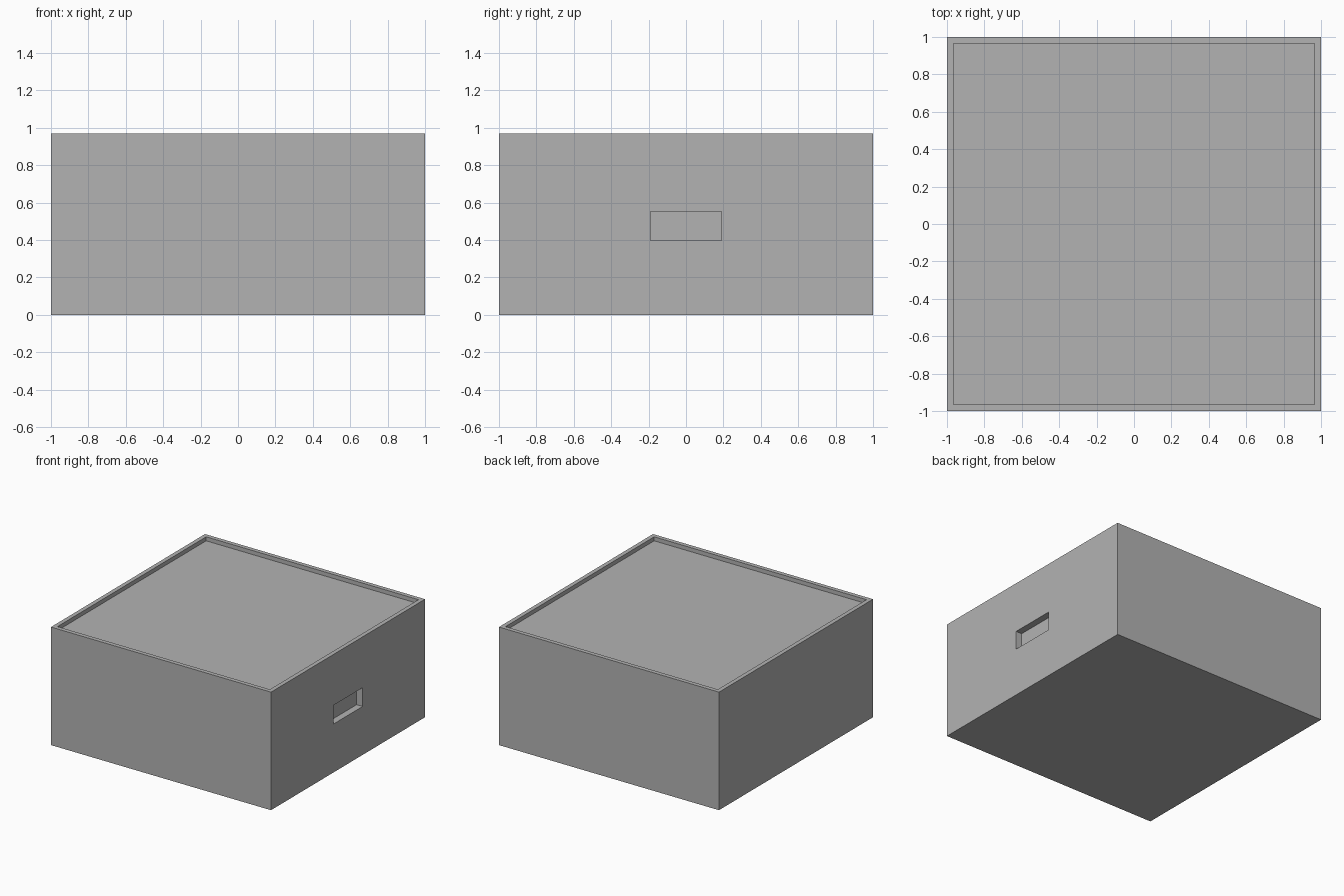
import bpy
import bmesh

old = bpy.data.objects.get("Cube")
if old:
    bpy.data.objects.remove(old, do_unlink=True)

HEIGHT = 0.97
RIM = 0.035
TRAY_DEPTH = 0.033
SLOT_DEPTH = 0.055
SLOT_HALF, SLOT_LOW, SLOT_HIGH = 0.19, 0.398, 0.552

grey = bpy.data.materials.new("plain grey")
grey.use_nodes = True
colour = (0.45, 0.45, 0.45, 1)
grey.diffuse_color = colour
grey.node_tree.nodes["Principled BSDF"].inputs["Base Color"].default_value = colour


def box(name, low, high):
    """Box between two opposite corners."""
    bm = bmesh.new()
    bmesh.ops.create_cube(bm, size=1)
    for v in bm.verts:
        v.co = [low[i] + (v.co[i] + 0.5) * (high[i] - low[i]) for i in range(3)]
    mesh = bpy.data.meshes.new(name)
    bm.to_mesh(mesh)
    bm.free()
    mesh.materials.append(grey)
    obj = bpy.data.objects.new(name, mesh)
    bpy.context.collection.objects.link(obj)
    return obj


def cut(target, cutter):
    """Subtract a hidden cutter from the target."""
    mod = target.modifiers.new(cutter.name, "BOOLEAN")
    mod.operation = "DIFFERENCE"
    mod.solver = "EXACT"
    mod.object = cutter
    cutter.hide_render = True
    cutter.hide_set(True)
    cutter.display_type = "WIRE"


# Solid box body
body = box("box_body", (-1, -1, 0), (1, 1, HEIGHT))

# Shallow recess inside the top rim
inner = 1 - RIM
cut(body, box("top_recess_cutter", (-inner, -inner, HEIGHT - TRAY_DEPTH), (inner, inner, HEIGHT + 0.1)))

# Finger slot in the left side
cut(body, box("handle_slot_cutter", (1 - SLOT_DEPTH, -SLOT_HALF, SLOT_LOW), (1.1, SLOT_HALF, SLOT_HIGH)))
